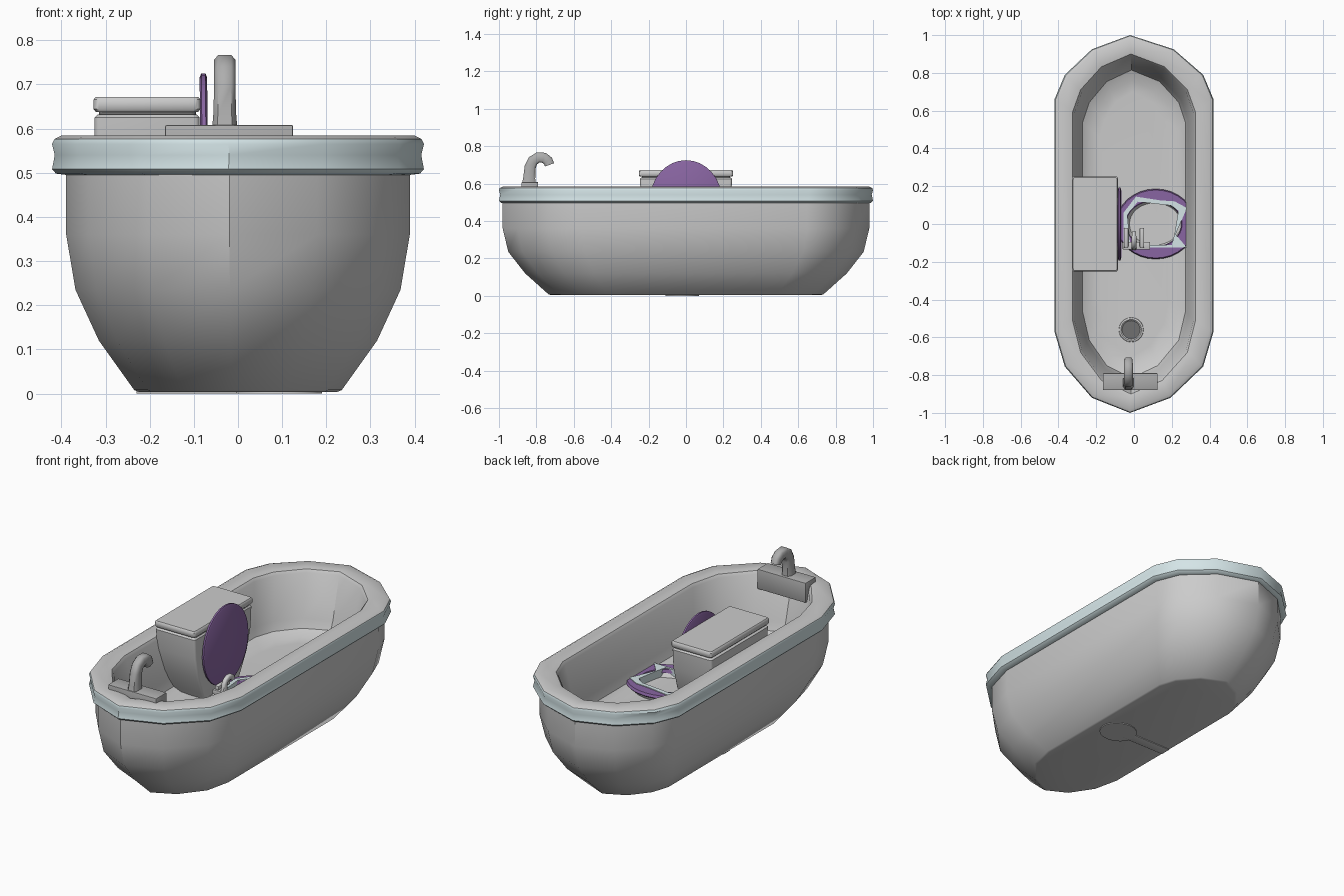
import bpy, bmesh, math
from mathutils import Vector

if "Cube" in bpy.data.objects:
    bpy.data.objects.remove(bpy.data.objects["Cube"])


def material(name, rgb):
    m = bpy.data.materials.new(name)
    m.diffuse_color = (*rgb, 1)
    m.use_nodes = True
    m.node_tree.nodes["Principled BSDF"].inputs["Base Color"].default_value = m.diffuse_color
    return m


BLUE = material("pale_blue", (0.66, 0.78, 0.80))
PURPLE = material("purple", (0.25, 0.13, 0.36))
METAL = material("metal", (0.42, 0.42, 0.42))
DARK = material("dark", (0.16, 0.16, 0.16))


def finish(bm, name, mat=None, angle=40):
    bmesh.ops.remove_doubles(bm, verts=bm.verts, dist=1e-5)
    me = bpy.data.meshes.new(name)
    bm.to_mesh(me)
    bm.free()
    ob = bpy.data.objects.new(name, me)
    bpy.context.collection.objects.link(ob)
    if mat:
        me.materials.append(mat)
    bpy.ops.object.select_all(action='DESELECT')
    ob.select_set(True)
    bpy.context.view_layer.objects.active = ob
    bpy.ops.object.shade_smooth_by_angle(angle=math.radians(angle))
    return ob


def loft(name, rings, mat=None, cap0=False, cap1=False, closed=False, angle=40):
    """Skin a list of equal-length point rings."""
    bm = bmesh.new()
    vs = [[bm.verts.new(p) for p in r] for r in rings]
    n = len(vs[0])
    pairs = list(zip(vs, vs[1:])) + ([(vs[-1], vs[0])] if closed else [])
    for a, b in pairs:
        for i in range(n):
            j = (i + 1) % n
            bm.faces.new((a[i], a[j], b[j], b[i]))
    if cap0:
        bm.faces.new(vs[0][::-1])
    if cap1:
        bm.faces.new(vs[-1])
    return finish(bm, name, mat, angle)


def box(name, lo, hi, bevel=0.004, mat=None):
    bm = bmesh.new()
    bmesh.ops.create_cube(bm, size=1)
    lo, hi = Vector(lo), Vector(hi)
    for v in bm.verts:
        v.co = (lo + hi) / 2 + v.co * (hi - lo)
    bmesh.ops.bevel(bm, geom=bm.edges[:], offset=bevel, segments=2, affect='EDGES', profile=0.5)
    return finish(bm, name, mat)


def ellipse(cx, cy, rx, ry, z, n=32):
    return [(cx + rx * math.cos(2 * math.pi * i / n),
             cy + ry * math.sin(2 * math.pi * i / n), z) for i in range(n)]


def rounded(x0, x1, hy, z, r=0.012):
    pts = []
    for k, (cx, cy) in enumerate([(x1 - r, hy - r), (x0 + r, hy - r), (x0 + r, r - hy), (x1 - r, r - hy)]):
        for s in range(4):
            a = math.pi / 2 * (k + s / 3)
            pts.append((cx + r * math.cos(a), cy + r * math.sin(a), z))
    return pts


# ---- tub: fourteen-sided outline scaled through its profile
OUTLINE = [(1, -.57), (1, .66), (.87, .79), (.5, .925), (-.05, 1), (-.53, .925), (-.87, .79),
           (-1, .66), (-1, -.57), (-.87, -.755), (-.53, -.92), (-.05, -1), (.46, -.92), (.87, -.755)]


def tub_ring(hx, hy, z):
    return [(x * hx, y * hy, z) for x, y in OUTLINE]


def tub_part(name, profile, mat=None, **kw):
    return loft(name, [tub_ring(*p) for p in profile], mat, **kw)


tub_part("tub_body", [(.225, .72, .004), (.235, .735, .008), (.315, .86, .12), (.368, .95, .235),
                      (.389, .98, .36), (.39, .98, .5)], cap0=True)
tub_part("tub_rim", [(.388, .978, .495), (.412, .99, .498), (.421, 1.0, .508), (.415, .993, .54),
                     (.421, 1.0, .565), (.416, .996, .576)], BLUE)
tub_part("tub_basin", [(.416, .996, .576), (.40, .98, .584), (.345, .92, .584), (.325, .90, .58),
                       (.315, .89, .565), (.285, .835, .34), (.272, .815, .295),
                       (.235, .76, .272), (.18, .70, .268)], cap1=True)

# ---- drain
loft("drain_ring", [ellipse(-.015, -.56, r, r, z, 20) for r, z in
                    ((.066, .266), (.064, .275), (.055, .277), (.047, .270))])
loft("drain_hole", [ellipse(-.015, -.56, .05, .05, .265, 20),
                    ellipse(-.015, -.56, .05, .05, .271, 20)], DARK, cap1=True)


# ---- curved taps: a rounded square section swept in the YZ plane
def spout(name, x, path, mat=None):
    rings = []
    for i, (y, z, w, t) in enumerate(path):
        a, b = path[max(i - 1, 0)], path[min(i + 1, len(path) - 1)]
        d = Vector((0, b[0] - a[0], b[1] - a[1])).normalized()
        nrm = Vector((0, d.z, -d.y))
        c = Vector((x, y, z))
        rings.append([c + Vector((sx * w, 0, 0)) + nrm * sy * t for sx, sy in
                      ((1, -.6), (1, .6), (.6, 1), (-.6, 1), (-1, .6), (-1, -.6), (-.6, -1), (.6, -1))])
    return loft(name, rings, mat, cap0=True, cap1=True, angle=50)


TAP = [(-.840, .605, .028, .036), (-.838, .63, .026, .032), (-.833, .69, .024, .030),
       (-.818, .722, .024, .029), (-.79, .740, .024, .028), (-.76, .738, .024, .028),
       (-.738, .722, .023, .027), (-.730, .700, .022, .026)]
box("tap_plate", (-.165, -.88, .50), (.125, -.79, .608), mat=METAL)
spout("tap_spout", -.03, TAP, METAL)

# ---- toilet tank and its cover
loft("tank", [rounded(-.30, -.10, .12, .20), rounded(-.315, -.095, .165, .30),
              rounded(-.322, -.09, .21, .40), rounded(-.325, -.087, .24, .52),
              rounded(-.325, -.087, .247, .625), rounded(-.318, -.093, .24, .632)],
     cap0=True, cap1=True)
loft("tank_gap", [rounded(-.315, -.095, .235, z) for z in (.625, .645)], DARK)
loft("tank_cover", [rounded(-.322, -.09, .247, .638), rounded(-.327, -.085, .252, .644),
                    rounded(-.327, -.085, .252, .666), rounded(-.322, -.09, .247, .672)],
     cap0=True, cap1=True)

# ---- toilet bowl, foot and seat
loft("bowl", [ellipse(.09, -.02, .10, .09, .0), ellipse(.09, -.01, .10, .09, .10),
              ellipse(.10, 0, .17, .145, .22), ellipse(.11, 0, .195, .17, .288),
              ellipse(.11, 0, .15, .125, .288), ellipse(.11, 0, .12, .10, .25)], cap0=True)
box("foot", (-.23, -.05, 0), (.05, .01, .05), .002)
loft("seat", [ellipse(.115, 0, .205, .180, .288), ellipse(.115, 0, .21, .186, .295),
              ellipse(.115, 0, .205, .180, .308), ellipse(.105, 0, .15, .125, .308),
              ellipse(.105, 0, .145, .12, .290)], PURPLE, closed=True)

# ---- raised seat lid, leaning back a little
lid_rings = []
for off, s in ((-.008, .96), (-.004, 1), (.005, 1), (.009, .96)):
    lid_rings.append([(-.077 + off - .009 * z, y * s, .513 + z * s)
                      for y, z, _ in ellipse(0, 0, .192, .212, 0)])
loft("seat_lid", lid_rings, PURPLE, cap0=True, cap1=True)

# ---- small wash basin sunk into the seat
BASIN = [(-.055, -.125), (.28, -.125), (.22, -.055), (.28, .085), (.215, .12), (.14, .125), (.01, .145), (-.055, .06)]
INNER = [(-.02, -.112), (.20, -.112), (.215, -.05), (.235, .07), (.195, .098), (.13, .105), (.02, .118), (-.035, .05)]


def at(pts, z):
    return [(x, y, z) for x, y in pts]


loft("basin_rim", [at(BASIN, .275), at(BASIN, .312), at(INNER, .312), at(INNER, .262)], BLUE)
box("basin_tap_plate", (-.06, -.135, .30), (.085, -.095, .325), .003)
spout("basin_tap", 0, [(-.12 + (y + .84) * .65, .32 + (z - .605) * .5, w * .5, t * .5)
                       for y, z, w, t in TAP])
for side in (-1, 1):
    box("basin_handle", (side * .042 - .012, -.125, .32), (side * .042 + .012, -.02, .345), .006)
